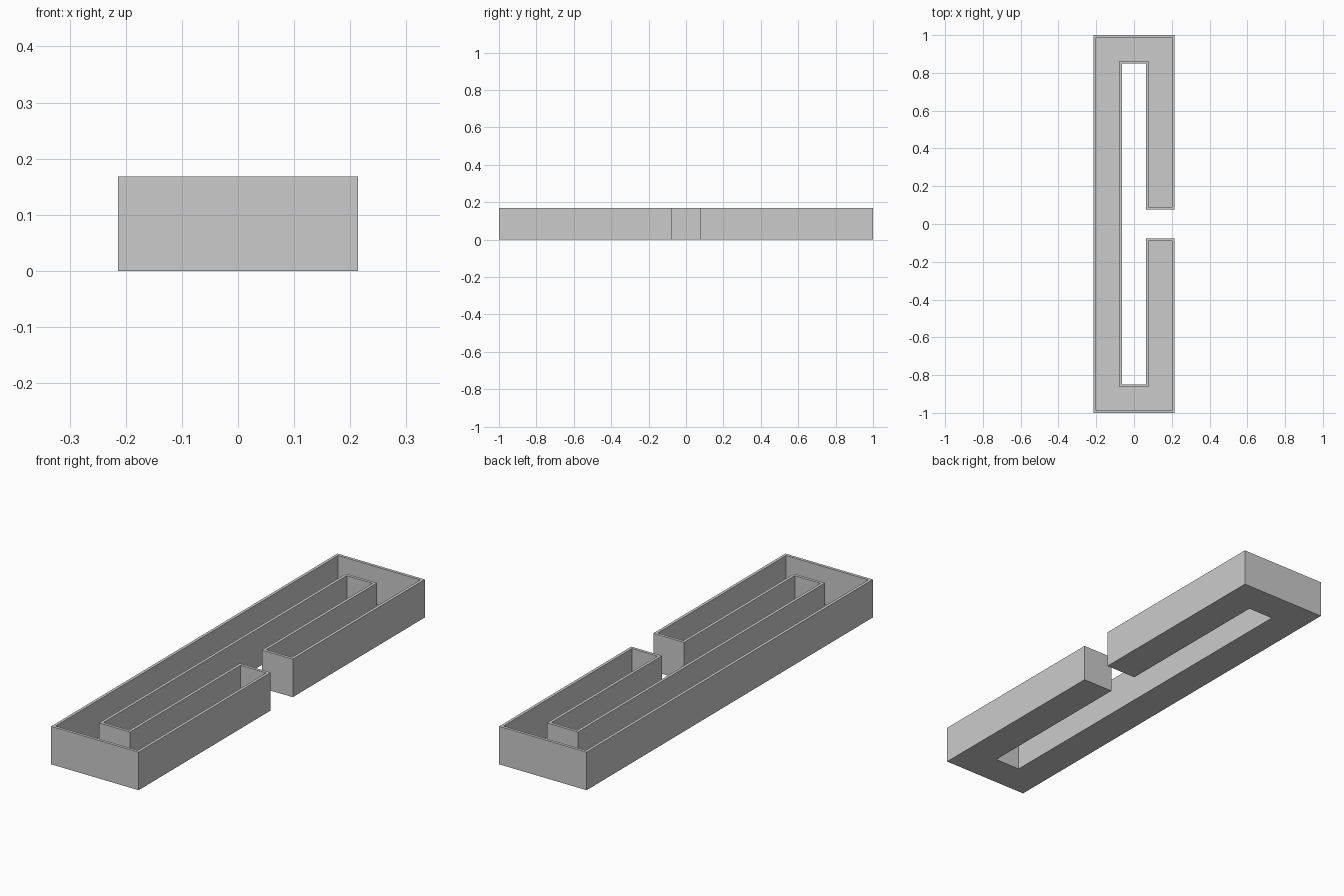
import bpy
import bmesh

cube = bpy.data.objects.get("Cube")
if cube:
    bpy.data.objects.remove(cube, do_unlink=True)

OUT_X, OUT_Y = 0.214, 1.0      # outer half sizes
HOLE_X, HOLE_Y = 0.063, 0.85   # central slot half sizes
GAP = 0.077                    # half width of the side opening
HEIGHT, FLOOR, WALL = 0.168, 0.003, 0.013


def outline(inset):
    """C-shaped outline, moved inward by the inset; lower half mirrors the upper."""
    ox, oy = OUT_X - inset, OUT_Y - inset
    hx, hy, g = HOLE_X + inset, HOLE_Y + inset, GAP + inset
    # the slot's left edge and right edge both retreat into the tray
    upper = [(-hx, hy), (hx, hy), (hx, g), (ox, g), (ox, oy), (-ox, oy)]
    return upper + [(x, -y) for x, y in reversed(upper)]


def ring(bm, inset, z):
    return [bm.verts.new((x, y, z)) for x, y in outline(inset)]


def bridge(bm, a, b):
    for i in range(len(a)):
        j = (i + 1) % len(a)
        bm.faces.new((a[i], a[j], b[j], b[i]))


# Plain grey material
grey = bpy.data.materials.new("light_grey")
grey.use_nodes = True
colour = (0.6, 0.6, 0.6, 1.0)
grey.diffuse_color = colour
grey.node_tree.nodes["Principled BSDF"].inputs["Base Color"].default_value = colour

# Open-topped tray: outer walls, rim, inner walls, underside and floor
bm = bmesh.new()
rings = [ring(bm, 0, 0), ring(bm, 0, HEIGHT),
         ring(bm, WALL, HEIGHT), ring(bm, WALL, FLOOR)]
for lower, upper in zip(rings, rings[1:]):
    bridge(bm, lower, upper)
bm.faces.new(list(reversed(rings[0])))
bm.faces.new(rings[-1])
bmesh.ops.recalc_face_normals(bm, faces=bm.faces[:])

mesh = bpy.data.meshes.new("c_shaped_tray")
bm.to_mesh(mesh)
bm.free()
mesh.materials.append(grey)
tray = bpy.data.objects.new("c_shaped_tray", mesh)
bpy.context.collection.objects.link(tray)
